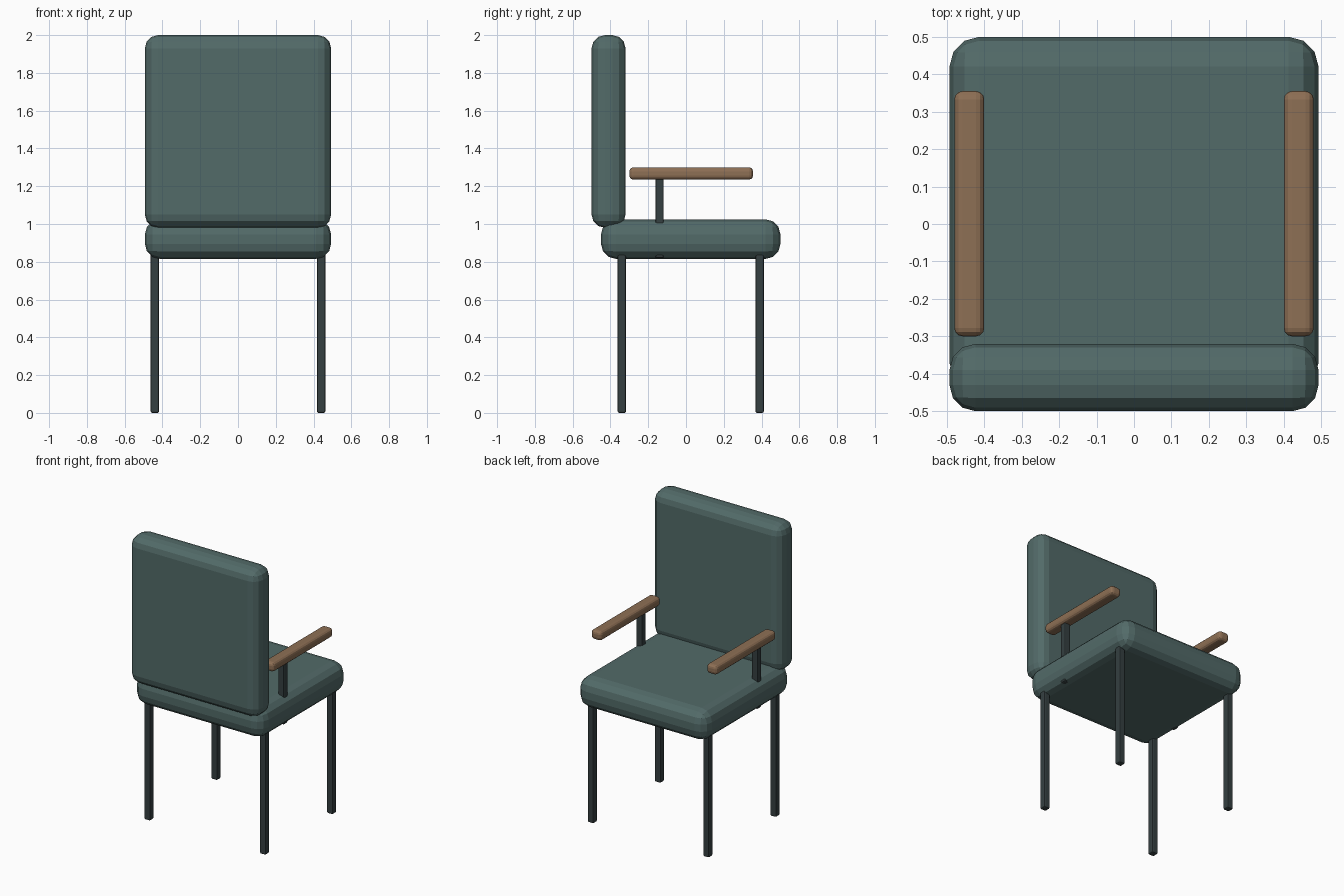
import bpy

if "Cube" in bpy.data.objects:
    bpy.data.objects.remove(bpy.data.objects["Cube"])


def material(name, color):
    mat = bpy.data.materials.new(name)
    mat.diffuse_color = (*color, 1)
    mat.use_nodes = True
    mat.node_tree.nodes["Principled BSDF"].inputs["Base Color"].default_value = mat.diffuse_color
    return mat


fabric = material("fabric", (0.085, 0.145, 0.14))
metal = material("dark_metal", (0.035, 0.05, 0.052))
wood = material("wood", (0.27, 0.16, 0.09))


def box(name, low, high, bevel, segments, mat):
    """Bevelled box spanning two opposite corners."""
    center = [(a + b) / 2 for a, b in zip(low, high)]
    bpy.ops.mesh.primitive_cube_add(size=1, location=center)
    obj = bpy.context.object
    obj.name = name
    obj.scale = [b - a for a, b in zip(low, high)]
    bpy.ops.object.transform_apply(location=False, rotation=False, scale=True)
    mod = obj.modifiers.new("rounded_edges", "BEVEL")
    mod.width = bevel
    mod.segments = segments
    obj.data.materials.append(mat)
    return obj


# Cushions
box("seat", (-0.493, -0.45, 0.815), (0.493, 0.5, 1.025), 0.08, 3, fabric)
box("backrest", (-0.493, -0.5, 0.98), (0.493, -0.32, 2.0), 0.07, 3, fabric)

half = 0.022  # half thickness of the metal posts
for side, s in (("left", -1), ("right", 1)):
    x = s * 0.44
    # Legs
    for end, y in (("back", -0.34), ("front", 0.39)):
        box(f"{end}_{side}_leg", (x - half, y - half, 0), (x + half, y + half, 0.9),
            0.008, 2, metal)
    # Armrest and its post
    box(f"{side}_arm_post", (x - half, -0.14 - half, 0.82), (x + half, -0.14 + half, 1.26),
        0.008, 2, metal)
    box(f"{side}_armrest", (x - 0.04, -0.30, 1.235), (x + 0.04, 0.355, 1.30),
        0.022, 3, wood)
